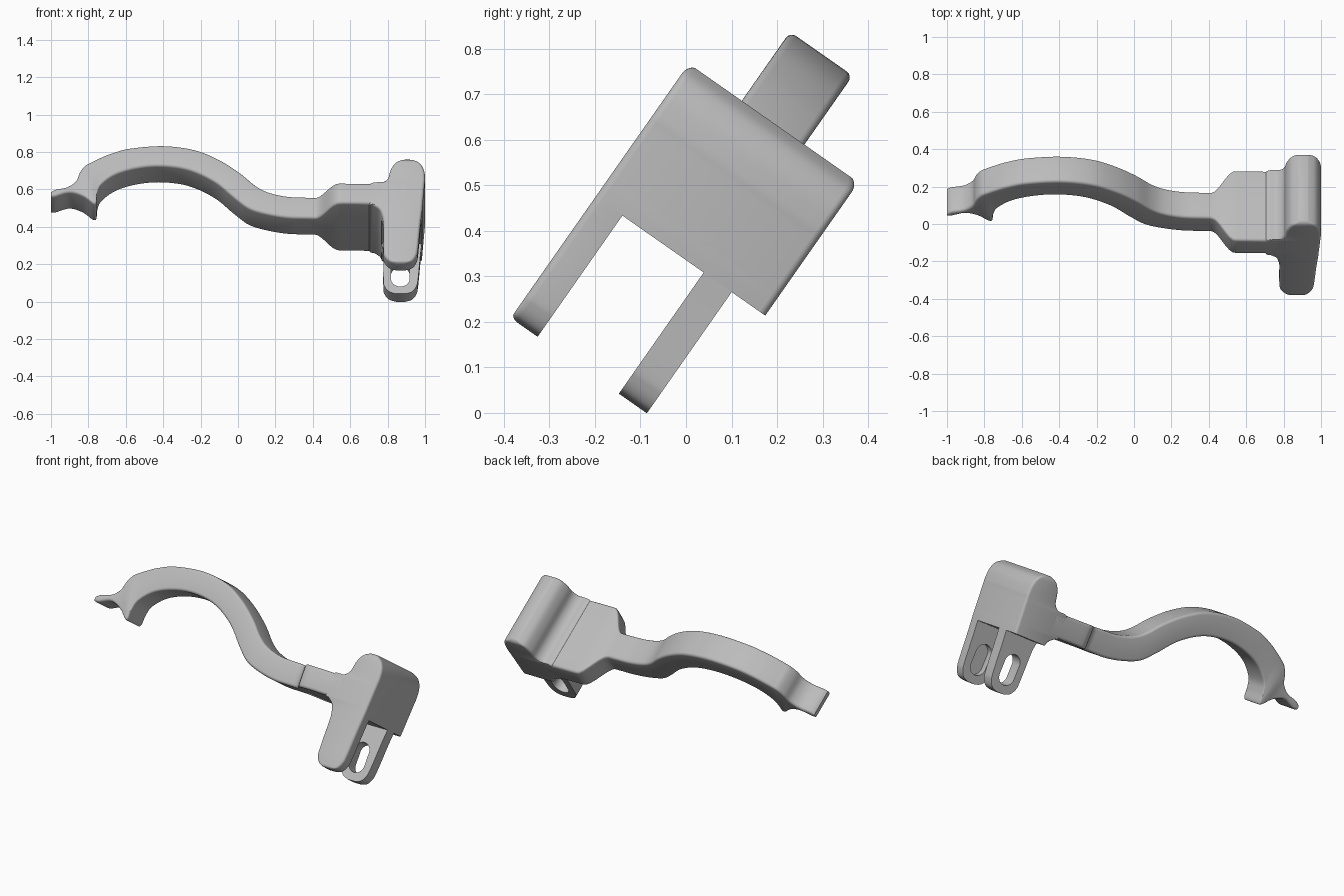
import bpy, bmesh, math
from mathutils import Matrix, Vector

cube = bpy.data.objects.get("Cube")
if cube:
    bpy.data.objects.remove(cube, do_unlink=True)

# Single flat colour
GREY = (0.5, 0.5, 0.5, 1)
mat = bpy.data.materials.new("plain grey")
mat.use_nodes = True
mat.diffuse_color = GREY
mat.node_tree.nodes["Principled BSDF"].inputs["Base Color"].default_value = GREY

TILT = Matrix.Rotation(math.radians(-35), 4, 'X')
FRONT, BACK = -0.435, 0.02            # full depth of shoulder and head
ARM_FRONT, ARM_BACK = -0.293, -0.125  # depth of the thin arm
NOTCH = 0.275                         # height where the prongs begin
STEPS = 6


def make_object(name, bm):
    bmesh.ops.recalc_face_normals(bm, faces=bm.faces)
    mesh = bpy.data.meshes.new(name)
    bm.to_mesh(mesh)
    bm.free()
    mesh.materials.append(mat)
    obj = bpy.data.objects.new(name, mesh)
    bpy.context.collection.objects.link(obj)
    return obj


def smooth_path(rows):
    """Interpolate rows of numbers with a Catmull-Rom spline."""
    rows = [Vector(r) for r in rows]
    padded = [rows[0]] + rows + [rows[-1]]
    out = []
    for a, b, c, d in zip(padded, padded[1:], padded[2:], padded[3:]):
        for i in range(STEPS):
            t = i / STEPS
            out.append(b + (c - a) * (t / 2)
                       + (a * 2 - b * 5 + c * 4 - d) * (t * t / 2)
                       + (b * 3 - a - c * 3 + d) * (t ** 3 / 2))
    return out + [rows[-1]]


def ring(p, q, front, back, radius):
    """Rounded rectangle from p to q across and front to back in depth."""
    width = (p - q).length
    axis = (p - q) / width
    radius = min(radius, width * 0.45)
    corners = [(width - radius, back - radius), (radius, back - radius),
               (radius, front + radius), (width - radius, front + radius)]
    pts = []
    for k, (w, d) in enumerate(corners):
        for i in range(5):
            a = math.pi / 2 * (k + i / 4)
            at = q + axis * (w + radius * math.cos(a))
            pts.append((at.x, d + radius * math.sin(a), at.y))
    return pts


def loft(name, rows, depth, radius, round_ends=False):
    path = smooth_path(rows)
    bm = bmesh.new()
    rings = []
    for i, r in enumerate(path):
        p, q = Vector(r[:2]), Vector(r[2:])
        front, back = depth((p.x + q.x) / 2)
        edge = min(i, len(path) - 1 - i)
        inset = radius * max(0, 1 - edge / STEPS) ** 2 if round_ends else 0
        rings.append([bm.verts.new(v) for v in ring(p, q, front + inset, back - inset, radius)])
    for a, b in zip(rings, rings[1:]):
        for i in range(len(a)):
            j = (i + 1) % len(a)
            bm.faces.new((a[i], a[j], b[j], b[i]))
    bm.faces.new(rings[0])
    bm.faces.new(rings[-1])
    return make_object(name, bm)


def prism(name, outline, front, back):
    bm = bmesh.new()
    face = bm.faces.new([bm.verts.new((x, front, z)) for x, z in outline])
    moved = bmesh.ops.extrude_face_region(bm, geom=[face])["geom"]
    verts = [v for v in moved if isinstance(v, bmesh.types.BMVert)]
    bmesh.ops.translate(bm, verts=verts, vec=(0, back - front, 0))
    return make_object(name, bm)


def cut(target, cutter):
    cutter.hide_render = True
    mod = target.modifiers.new("cut", 'BOOLEAN')
    mod.operation, mod.solver, mod.object = 'DIFFERENCE', 'EXACT', cutter
    bpy.context.view_layer.objects.active = target
    bpy.ops.object.modifier_apply(modifier=mod.name)
    bpy.data.objects.remove(cutter, do_unlink=True)


def arm_depth(x):
    t = min(max((x - 0.41) / 0.13, 0), 1)
    t = t * t * (3 - 2 * t)
    return (ARM_FRONT + (FRONT - ARM_FRONT) * t, ARM_BACK + (BACK - ARM_BACK) * t)


# Curved arm with hooked tip, widening to the shoulder: upper x, z and lower x, z
arm_rows = [
    (-1, .515, -1, .487), (-.975, .532, -.975, .487), (-.91, .55, -.9, .512),
    (-.865, .59, -.83, .488), (-.845, .645, -.775, .44), (-.82, .685, -.757, .445),
    (-.79, .707, -.752, .5), (-.74, .737, -.73, .56), (-.68, .767, -.65, .63),
    (-.58, .8, -.53, .672), (-.4, .817, -.4, .683), (-.23, .79, -.26, .657),
    (-.1, .725, -.125, .58), (.01, .64, -.02, .475), (.09, .56, .06, .405),
    (.16, .515, .16, .368), (.26, .487, .27, .347), (.38, .48, .38, .343),
    (.47, .476, .47, .34), (.6, .472, .6, .34), (.77, .468, .77, .335)]
arm = loft("curved_arm", arm_rows, arm_depth, 0.016)

# Upright head, from prong tips to rounded top: right x, z and left x, z
head_rows = [
    (.895, -.05, .845, -.05), (.93, -.037, .81, -.037), (.952, -.005, .785, -.005),
    (.962, .04, .777, .04), (.975, .2, .777, .2), (.98, .25, .773, .25),
    (.985, .3, .757, .3), (.987, .33, .72, .33), (.988, .343, .7, .343),
    (.997, .463, .7, .463), (.998, .475, .765, .475), (1, .505, .8, .505),
    (.995, .56, .815, .56), (.972, .605, .84, .605), (.93, .632, .88, .632)]
head = loft("latch_head", head_rows, lambda x: (FRONT, BACK), 0.016, True)

# Gap between the prongs and clearance behind them
for front, back in ((-0.363, -0.145), (-0.07, 0.2)):
    box = [(0.5, -0.2), (1.2, -0.2), (1.2, NOTCH), (0.5, NOTCH)]
    cut(head, prism("gap_cutter", box, front, back))

# Slot through the rear prong and blind recess in the front prong
slot = []
for i in range(32):
    a = 2 * math.pi * (i + 0.5) / 32
    slot.append((0.868 + 0.05 * math.cos(a),
                 0.085 + math.copysign(0.038, math.sin(a)) + 0.05 * math.sin(a)))
cut(head, prism("slot_cutter", slot, -0.4, -0.03))

# Tilt and shade every part
for obj in (arm, head):
    obj.data.transform(TILT)
    bpy.ops.object.select_all(action='DESELECT')
    obj.select_set(True)
    bpy.context.view_layer.objects.active = obj
    bpy.ops.object.shade_smooth_by_angle(angle=math.radians(35))
